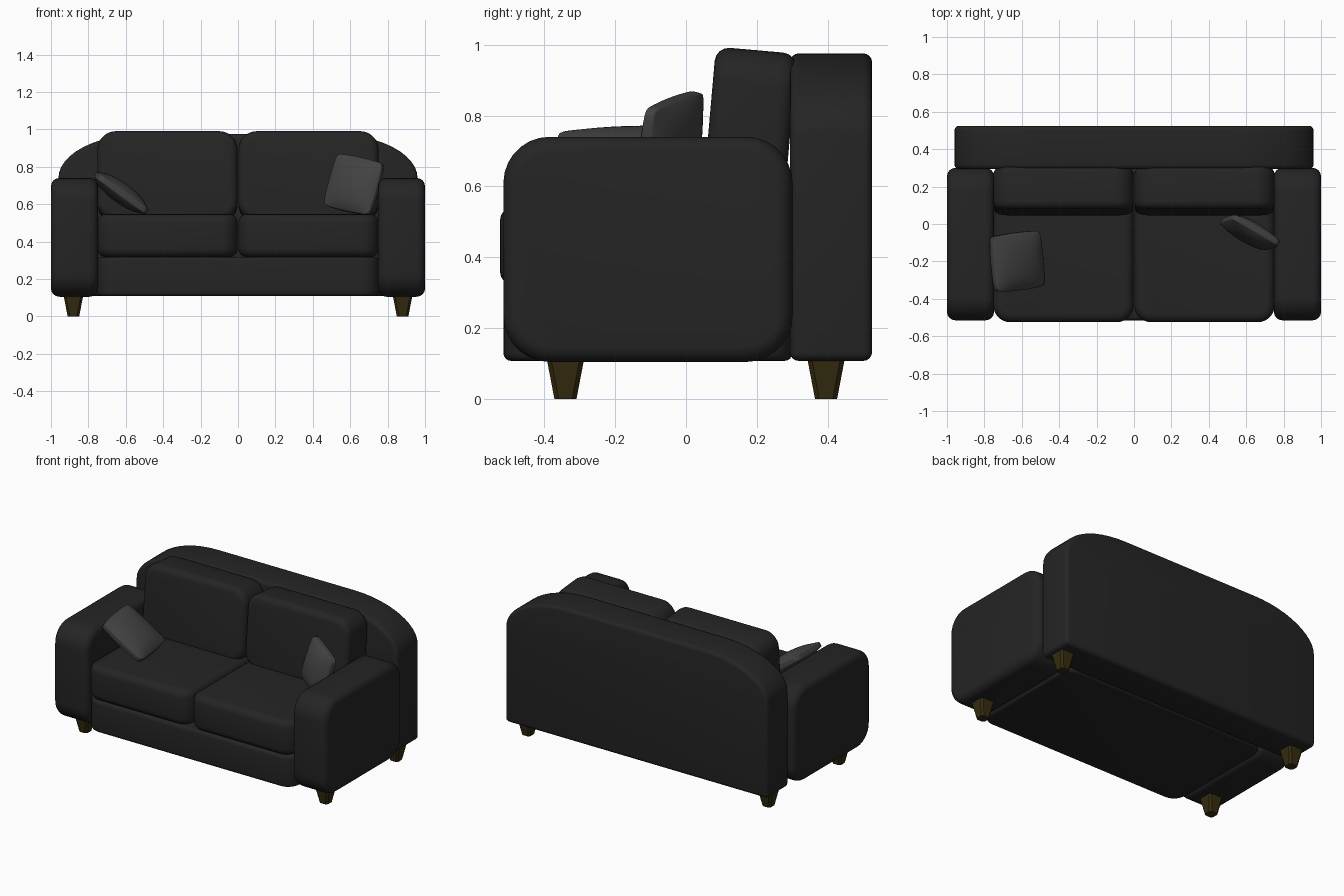
import bpy, bmesh, math
from mathutils import Matrix, Vector

if "Cube" in bpy.data.objects:
    bpy.data.objects.remove(bpy.data.objects["Cube"])


def material(name, rgb):
    m = bpy.data.materials.new(name)
    m.diffuse_color = (*rgb, 1)
    m.use_nodes = True
    m.node_tree.nodes["Principled BSDF"].inputs["Base Color"].default_value = m.diffuse_color
    return m


FABRIC = material("black fabric", (0.018, 0.018, 0.018))
PILLOW = material("grey fabric", (0.055, 0.055, 0.055))
WOOD = material("dark wood", (0.036, 0.025, 0.005))


def finish(name, bm, mat, bevel=0, segments=4, angle=50):
    bmesh.ops.recalc_face_normals(bm, faces=bm.faces)
    me = bpy.data.meshes.new(name)
    bm.to_mesh(me)
    bm.free()
    ob = bpy.data.objects.new(name, me)
    bpy.context.collection.objects.link(ob)
    me.materials.append(mat)
    if bevel:
        b = ob.modifiers.new("soft edges", 'BEVEL')
        b.width, b.segments = bevel, segments
        b.limit_method, b.angle_limit = 'ANGLE', math.radians(angle)
        b.use_clamp_overlap = False
    bpy.ops.object.select_all(action='DESELECT')
    bpy.context.view_layer.objects.active = ob
    ob.select_set(True)
    bpy.ops.object.shade_smooth()
    return ob


def rounded_rect(w, h, r, n=7):
    """Outline of a rounded rectangle centred on the origin."""
    pts = []
    for k, (sx, sy) in enumerate([(1, 1), (-1, 1), (-1, -1), (1, -1)]):
        for i in range(n + 1):
            a = math.pi / 2 * (k + i / n)
            pts.append((sx * (w / 2 - r) + r * math.cos(a), sy * (h / 2 - r) + r * math.sin(a)))
    return pts


def prism(name, outline, depth, plane, centre, bevel, mat=FABRIC):
    """Extrude an outline in the xy, xz or yz plane, with soft rims."""
    to3d = {"xy": lambda a, b, d: (a, b, d), "xz": lambda a, b, d: (a, d, b),
            "yz": lambda a, b, d: (d, a, b)}[plane]
    bm = bmesh.new()
    lo = [bm.verts.new(to3d(a, b, -depth / 2)) for a, b in outline]
    hi = [bm.verts.new(to3d(a, b, depth / 2)) for a, b in outline]
    bm.faces.new(lo)
    bm.faces.new(hi)
    for i in range(len(lo)):
        j = (i + 1) % len(lo)
        bm.faces.new((lo[i], lo[j], hi[j], hi[i]))
    ob = finish(name, bm, mat, bevel)
    ob.location = centre
    return ob


# Base under the seat
prism("base", rounded_rect(1.51, 0.815, 0.09), 0.21, "xy", (0, -0.1075, 0.213), 0.022)

# Back panel with elliptical shoulders
arc = [(0.5 + 0.46 * math.cos(t * math.pi / 24), 0.74 + 0.235 * math.sin(t * math.pi / 24))
       for t in range(13)]
outline = [(0.96, 0.108)] + arc + [(-x, z) for x, z in reversed(arc)] + [(-0.96, 0.108)]
prism("back_panel", outline, 0.232, "xz", (0, 0.409, 0), 0.025)

for side, s in (("left", -1), ("right", 1)):
    # Arms, seat cushions and leaning back cushions
    prism(side + "_arm", rounded_rect(0.815, 0.635, 0.13), 0.252, "yz",
          (s * 0.874, -0.1075, 0.4225), 0.045)
    prism(side + "_seat_cushion", rounded_rect(0.75, 0.825, 0.09), 0.23, "xy",
          (s * 0.377, -0.1125, 0.432), 0.045)
    c = prism(side + "_back_cushion", rounded_rect(0.75, 0.48, 0.1), 0.23, "xz",
              (s * 0.377, 0.178, 0.745), 0.04)
    c.rotation_euler.x = math.radians(-5)

    # Tapered legs
    for end, y in (("front", -0.34), ("back", 0.395)):
        bm = bmesh.new()
        bmesh.ops.create_cube(bm, size=2)
        for v in bm.verts:
            half = 0.053 if v.co.z > 0 else 0.031
            v.co = Vector((v.co.x * half, v.co.y * half, 0.115 if v.co.z > 0 else 0))
        bmesh.ops.bevel(bm, geom=[e for e in bm.edges
                                  if abs(e.verts[0].co.z - e.verts[1].co.z) > 0.05],
                        offset=0.012, segments=1, affect='EDGES')
        leg = finish(f"{end}_{side}_leg", bm, WOOD)
        bpy.ops.object.shade_flat()
        leg.location = (s * 0.88, y, 0)


def pillow(name, centre, rotation, w, h):
    """Puffy square: thickest in the middle, thin at the seam."""
    bm = bmesh.new()
    bmesh.ops.create_cube(bm, size=2)
    bmesh.ops.subdivide_edges(bm, edges=bm.edges[:], cuts=7, use_grid_fill=True)
    for v in bm.verts:
        u, t, k = v.co
        puff = max(0, (1 - u * u) * (1 - t * t)) ** 0.6
        v.co = (u * w / 2 * (1 - 0.05 * t * t), t * h / 2 * (1 - 0.05 * u * u),
                k * (0.016 + 0.04 * puff))
    ob = finish(name, bm, PILLOW)
    ob.modifiers.new("smooth", 'SUBSURF').levels = 1
    ob.matrix_world = Matrix.Translation(centre) @ rotation


def rot(deg, axis):
    return Matrix.Rotation(math.radians(deg), 4, axis)


# Throw pillows
pillow("left_pillow", (-0.625, -0.2, 0.66), rot(36, 'Y') @ rot(6, 'Z'), 0.33, 0.31)
pillow("right_pillow", (0.62, -0.045, 0.705), rot(-28, 'Z') @ rot(78, 'X') @ rot(-11, 'Z'), 0.30, 0.30)
